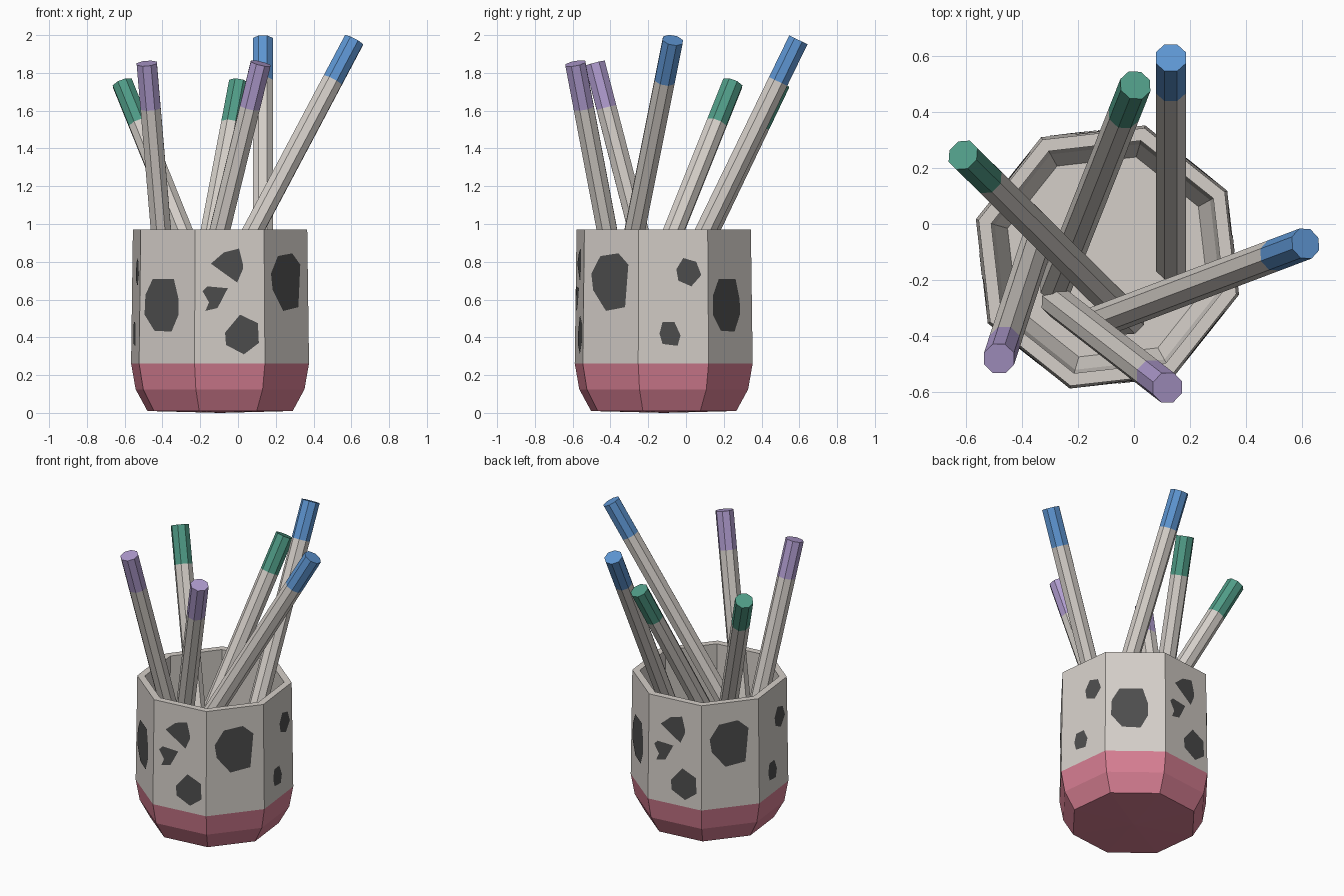
import bpy, bmesh, math
from mathutils import Vector

if "Cube" in bpy.data.objects:
    bpy.data.objects.remove(bpy.data.objects["Cube"])

CX, CY, TURN = -0.095, -0.118, math.radians(-16)


def material(name, rgb):
    m = bpy.data.materials.new(name)
    m.diffuse_color = (*rgb, 1)
    m.use_nodes = True
    m.node_tree.nodes["Principled BSDF"].inputs["Base Color"].default_value = m.diffuse_color
    return m


stone = material("warm grey", (0.66, 0.62, 0.58))
pink = material("pink", (0.68, 0.21, 0.29))
black = material("charcoal", (0.075, 0.075, 0.075))
green = material("green", (0.08, 0.33, 0.24))
blue = material("blue", (0.11, 0.30, 0.64))
purple = material("lilac", (0.43, 0.33, 0.62))


def add_object(name, bm, mats):
    me = bpy.data.meshes.new(name)
    bm.to_mesh(me)
    bm.free()
    for m in mats:
        me.materials.append(m)
    ob = bpy.data.objects.new(name, me)
    bpy.context.collection.objects.link(ob)
    return ob


def skin(bm, rings, mats):
    """Join successive rings of vertices with quads."""
    n = len(rings[0])
    for a, b, mat in zip(rings, rings[1:], mats):
        for i in range(n):
            j = (i + 1) % n
            bm.faces.new((a[i], a[j], b[j], b[i])).material_index = mat


# Octagonal cup: (radius, height) from the base, over the rim, down to the inner floor
profile = [(0.40, 0.01), (0.465, 0.125), (0.49, 0.262), (0.48, 0.972),
           (0.433, 0.972), (0.442, 0.27), (0.42, 0.145), (0.372, 0.055)]
bm = bmesh.new()
rings = [[bm.verts.new((CX + r * math.cos(TURN + k * math.pi / 4),
                        CY + r * math.sin(TURN + k * math.pi / 4), z))
          for k in range(8)] for r, z in profile]
skin(bm, rings, [1, 1, 0, 0, 0, 0, 0])
base = bm.verts.new((CX, CY, 0))
for i in range(8):
    bm.faces.new((rings[0][(i + 1) % 8], rings[0][i], base)).material_index = 1
bm.faces.new(rings[-1])
bmesh.ops.recalc_face_normals(bm, faces=bm.faces)
add_object("cup", bm, [stone, pink])

# Dark chips on the cup: four face patterns, repeated on the opposite side
patterns = [
    # two small chips
    [[(.016, .76), (.027, .70), (.096, .67), (.149, .73), (.122, .80), (.053, .82)],
     [(-.074, .42), (-.058, .365), (.022, .355), (.038, .41), (.006, .48), (-.058, .48)]],
    # large low chip
    [[(-.146, .625), (-.151, .52), (-.083, .435), (.032, .43), (.079, .52),
      (.079, .60), (.045, .71), (-.097, .71)]],
    # three mixed chips
    [[(-.10, .79), (.04, .69), (.07, .76), (.07, .79), (.05, .87), (-.03, .85)],
     [(-.145, .645), (-.11, .585), (-.13, .54), (-.065, .555), (-.01, .66), (-.12, .67)],
     [(-.025, .425), (-.02, .36), (.075, .31), (.155, .37), (.15, .475), (.055, .52)]],
    # large high chip
    [[(-.132, .737), (-.119, .65), (-.031, .54), (.098, .56), (.118, .785),
      (.05, .845), (-.072, .83)]],
]
bm = bmesh.new()
for k in range(8):
    a = TURN + (k + 0.5) * math.pi / 4
    normal = Vector((math.cos(a), math.sin(a), 0))
    side = Vector((-math.sin(a), math.cos(a), 0))
    for chip in patterns[k % 4]:
        vs = []
        for u, z in chip:
            wall = (0.49 - 0.01 * (z - 0.262) / 0.71) * math.cos(math.pi / 8)
            vs.append(bm.verts.new(Vector((CX, CY, z)) + normal * (wall + 0.003) + side * u))
        bm.faces.new(vs)
add_object("chips", bm, [black])


# Pencils: centre of the top end, and sideways lean per unit of height
def pencil(name, top, lean, cap, length=1.7, radius=0.058, cap_len=0.245):
    axis = Vector((lean[0], lean[1], 1)).normalized()
    rot = Vector((0, 0, 1)).rotation_difference(axis)
    bm = bmesh.new()
    rings = []
    for d in (length, cap_len, 0):
        centre = Vector(top) - axis * d
        rings.append([bm.verts.new(centre + rot @ Vector(
            (radius * math.cos((k + .5) * math.pi / 4), radius * math.sin((k + .5) * math.pi / 4), 0)))
            for k in range(8)])
    skin(bm, rings, [0, 1])
    bm.faces.new(rings[0][::-1])
    bm.faces.new(rings[-1]).material_index = 1
    add_object(name, bm, [stone, cap])


pencil("blue_pencil_back", (0.132, 0.595, 1.975), (0.0, 0.487), blue)
pencil("blue_pencil_right", (0.614, -0.07, 1.973), (0.53, 0.20), blue)
pencil("green_pencil_left", (-0.612, 0.247, 1.745), (-0.405, 0.40), green)
pencil("green_pencil_back", (0.005, 0.497, 1.745), (0.19, 0.48), green)
pencil("lilac_pencil_left", (-0.483, -0.482, 1.85), (-0.085, -0.26), purple)
pencil("lilac_pencil_front", (0.12, -0.586, 1.85), (0.245, -0.19), purple)
